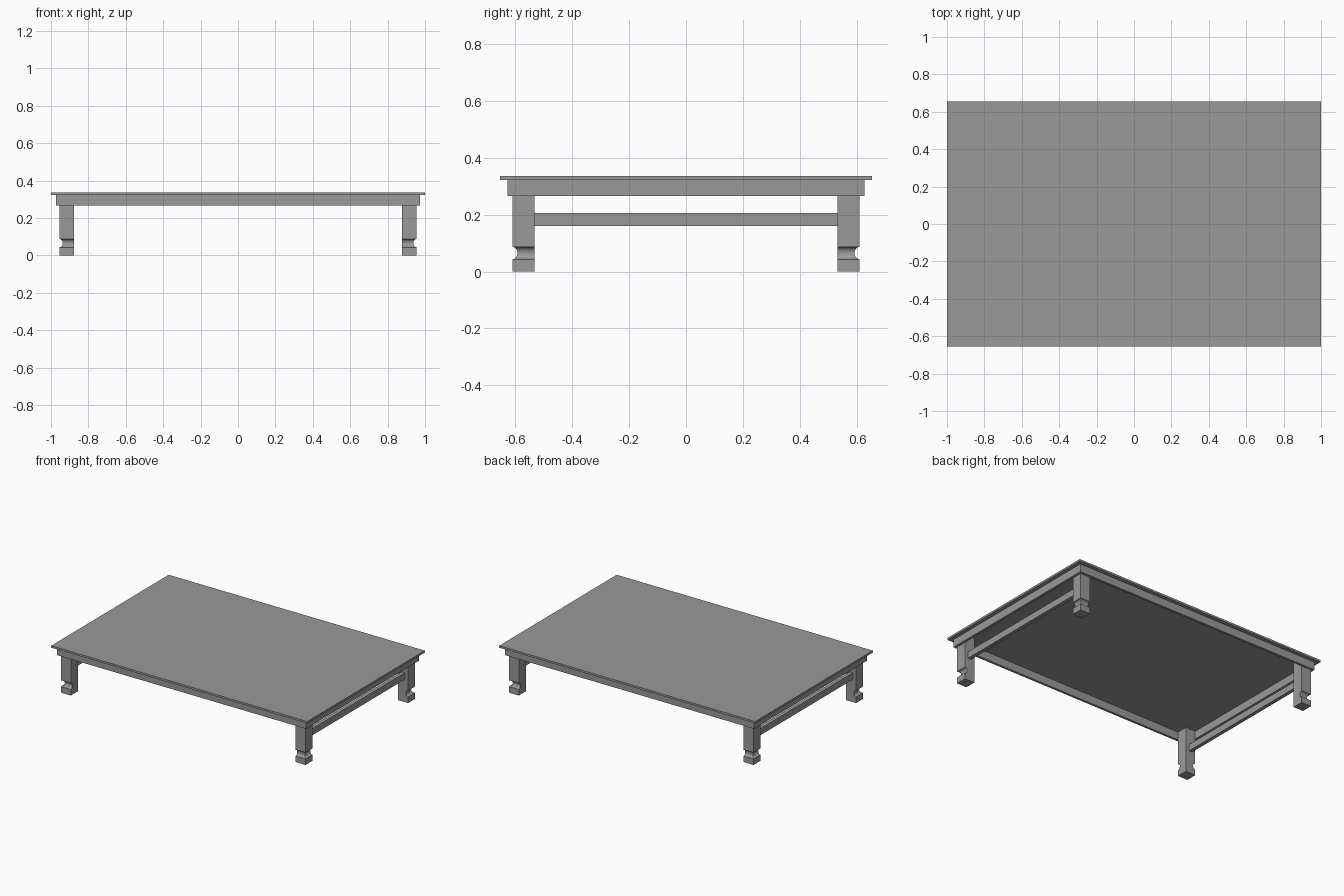
import bpy, bmesh, math

cube = bpy.data.objects.get("Cube")
if cube:
    bpy.data.objects.remove(cube, do_unlink=True)

GREY = (0.32, 0.32, 0.32, 1)
mat = bpy.data.materials.new("grey wood")
mat.use_nodes = True
mat.diffuse_color = GREY
mat.node_tree.nodes["Principled BSDF"].inputs["Base Color"].default_value = GREY


def finish(name, bm):
    bmesh.ops.recalc_face_normals(bm, faces=bm.faces)
    mesh = bpy.data.meshes.new(name)
    bm.to_mesh(mesh)
    bm.free()
    mesh.materials.append(mat)
    obj = bpy.data.objects.new(name, mesh)
    bpy.context.collection.objects.link(obj)
    return obj


def box(name, x0, x1, y0, y1, z0, z1):
    bm = bmesh.new()
    bmesh.ops.create_cube(bm, size=1)
    for v in bm.verts:
        v.co.x = x1 if v.co.x > 0 else x0
        v.co.y = y1 if v.co.y > 0 else y0
        v.co.z = z1 if v.co.z > 0 else z0
    return finish(name, bm)


TOP_Z, APRON_Z = 0.322, 0.266
APRON_X, APRON_Y, APRON_T = 0.972, 0.628, 0.017
LEG_X, LEG_Y = (0.878, 0.955), (0.533, 0.611)

# Table top
box("table_top", -1, 1, -0.655, 0.655, TOP_Z, 0.336)

# Apron frame: long rails front and back, short rails at the ends
for s, side in ((-1, "front"), (1, "back")):
    ys = sorted((s * APRON_Y, s * (APRON_Y - APRON_T)))
    box(side + "_apron", -APRON_X, APRON_X, *ys, APRON_Z, TOP_Z)
for s, side in ((-1, "right"), (1, "left")):
    xs = sorted((s * APRON_X, s * (APRON_X - APRON_T)))
    inner_y = APRON_Y - APRON_T
    box(side + "_apron", *xs, -inner_y, inner_y, APRON_Z, TOP_Z)
    # Stretcher between the two legs of each end
    xs = sorted((s * 0.904, s * 0.93))
    box(side + "_stretcher", *xs, -LEG_Y[0], LEG_Y[0], 0.16, 0.207)

# Leg outline: height and inset of the two outer faces, with a round groove
STEPS = 10
outline = [(0, 0)]
for i in range(STEPS + 1):
    a = math.pi * i / STEPS
    outline.append((0.065 - 0.022 * math.cos(a), 0.018 * math.sin(a)))
outline.append((TOP_Z, 0))


def leg(name, sx, sy):
    bm = bmesh.new()
    rings = []
    for z, inset in outline:
        x0, x1 = LEG_X[0], LEG_X[1] - inset
        y0, y1 = LEG_Y[0], LEG_Y[1] - inset
        corners = ((x0, y0), (x1, y0), (x1, y1), (x0, y1))
        rings.append([bm.verts.new((sx * x, sy * y, z)) for x, y in corners])
    for a, b in zip(rings, rings[1:]):
        for i in range(4):
            j = (i + 1) % 4
            bm.faces.new((a[i], a[j], b[j], b[i]))
    bm.faces.new(rings[0])
    bm.faces.new(rings[-1])
    obj = finish(name, bm)
    bpy.ops.object.select_all(action='DESELECT')
    obj.select_set(True)
    bpy.context.view_layer.objects.active = obj
    bpy.ops.object.shade_smooth_by_angle(angle=math.radians(35))


for sx, side in ((-1, "right"), (1, "left")):
    for sy, end in ((-1, "front"), (1, "back")):
        leg(f"{end}_{side}_leg", sx, sy)
